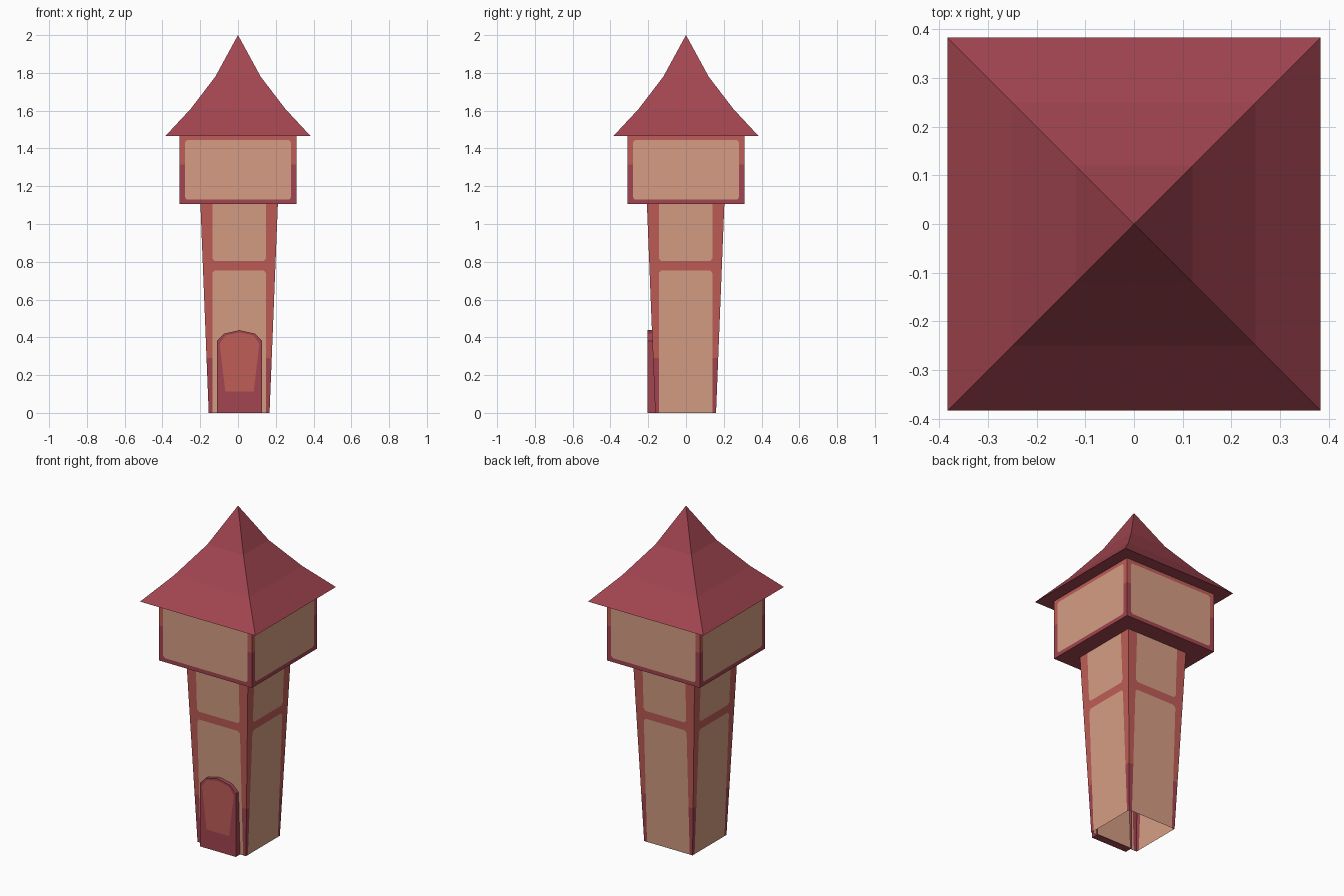
import bpy, bmesh, math
from mathutils import Matrix, Vector

if "Cube" in bpy.data.objects:
    bpy.data.objects.remove(bpy.data.objects["Cube"])


def material(name, rgb):
    m = bpy.data.materials.new(name)
    lin = [((c / 255 + 0.055) / 1.055) ** 2.4 for c in rgb]
    m.diffuse_color = (*lin, 1)
    m.use_nodes = True
    m.node_tree.nodes["Principled BSDF"].inputs["Base Color"].default_value = m.diffuse_color
    return m


MATS = [material("tan plaster", (214, 158, 132)),
        material("brick red", (191, 93, 86)),
        material("maroon", (162, 69, 80))]
TAN, RED, MAROON = range(3)


def face(bm, pts, mat):
    f = bm.faces.new([bm.verts.new(p) for p in pts])
    f.material_index = mat
    return f


def finish(bm, name, loc=(0, 0, 0)):
    bmesh.ops.remove_doubles(bm, verts=bm.verts, dist=1e-5)
    bmesh.ops.recalc_face_normals(bm, faces=bm.faces)
    me = bpy.data.meshes.new(name)
    bm.to_mesh(me)
    bm.free()
    for m in MATS:
        me.materials.append(m)
    ob = bpy.data.objects.new(name, me)
    ob.location = loc
    bpy.context.collection.objects.link(ob)
    return ob


def walls(bm, levels, width, split):
    """Four walls; levels are (z, panel half-width, panel starts here?)."""
    for k in range(4):
        rot = Matrix.Rotation(k * math.pi / 2, 3, 'Z')
        for (z0, p0, panel), (z1, p1, _) in zip(levels, levels[1:]):
            w0, w1 = width(z0), width(z1)
            border = MAROON if (z0 + z1) / 2 < split else RED
            lo, hi = (-w0, -p0, p0, w0), (-w1, -p1, p1, w1)
            for i in range(3):
                pts = [(lo[i], -w0, z0), (lo[i + 1], -w0, z0),
                       (hi[i + 1], -w1, z1), (hi[i], -w1, z1)]
                face(bm, [rot @ Vector(p) for p in pts],
                     TAN if panel and i == 1 else border)


# Tapering shaft, open underneath
bm = bmesh.new()
walls(bm, [(0, .142, 1), (.29, .142, 1), (.74, .142, 1), (.755, .13, 0),
           (.803, .13, 1), (.818, .142, 1), (1.105, .142, 1)],
      lambda z: .161 + .044 * z / 1.105, .29)
finish(bm, "tower_shaft", (.006, -.002, 0))

# Overhanging upper room with a closed floor
bm = bmesh.new()
H = .309
walls(bm, [(1.105, .27, 0), (1.129, .27, 1), (1.141, .281, 1), (1.315, .281, 1),
           (1.433, .281, 1), (1.445, .27, 0), (1.467, .27, 0)], lambda z: H, 1.315)
face(bm, [(-H, -H, 1.105), (-H, H, 1.105), (H, H, 1.105), (H, -H, 1.105)], MAROON)
finish(bm, "upper_room")

# Flared roof
bm = bmesh.new()
profile = [(.383, 1.467), (.25, 1.61), (.12, 1.78)]
rings = [[(-r, -r, z), (r, -r, z), (r, r, z), (-r, r, z)] for r, z in profile]
face(bm, rings[0], MAROON)
for k in range(4):
    n = (k + 1) % 4
    for a, b in zip(rings, rings[1:]):
        face(bm, [a[k], a[n], b[n], b[k]], MAROON)
    face(bm, [rings[-1][k], rings[-1][n], (0, 0, 2)], MAROON)
finish(bm, "roof")

# Arched door with a red panel on its front
bm = bmesh.new()
half_out = [(.12, 0), (.12, .38), (.08, .42)]
half_in = [(.075, .113), (.105, .365), (.075, .41)]


def arch(half, top):
    return [(-x, z) for x, z in half] + [(0, top)] + half[::-1]


outer, inner = arch(half_out, .438), arch(half_in, .425)
front, back = -.203, -.155
n = len(outer)
for i in range(n):
    j = (i + 1) % n
    (ax, az), (bx, bz), (cx, cz), (dx, dz) = outer[i], outer[j], inner[j], inner[i]
    face(bm, [(ax, front, az), (bx, front, bz), (cx, front, cz), (dx, front, dz)], MAROON)
    face(bm, [(ax, front, az), (bx, front, bz), (bx, back, bz), (ax, back, az)], MAROON)
face(bm, [(x, front, z) for x, z in inner], RED)
finish(bm, "door", (.008, 0, 0))
